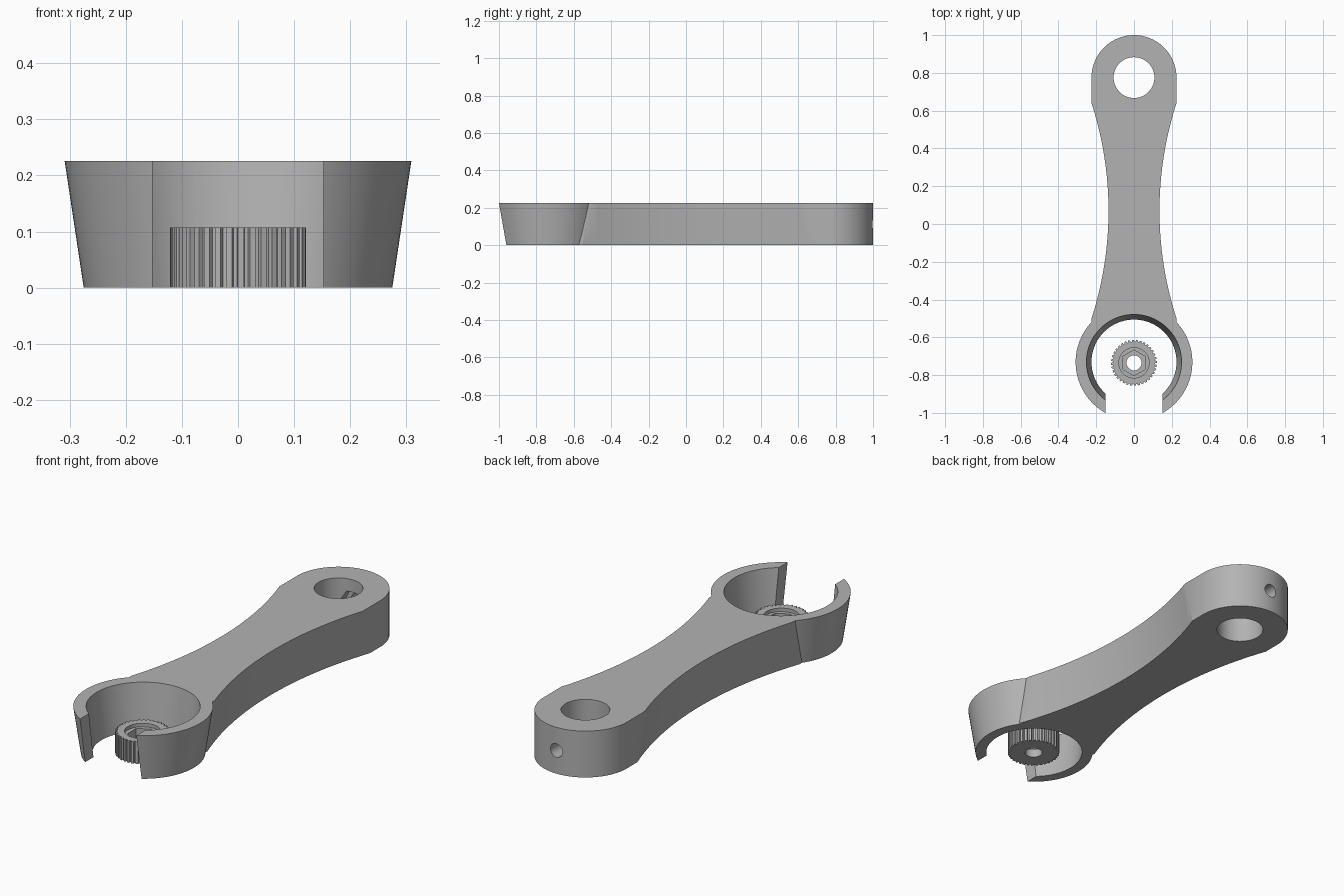
import bpy, bmesh, math
from math import sin, cos, pi, radians
from mathutils import Matrix

HEIGHT = 0.226
RING_Y, BOSS_Y, KNOB_Y = -0.731, 0.775, -0.735
BOSS_R = 0.225

if "Cube" in bpy.data.objects:
    bpy.data.objects.remove(bpy.data.objects["Cube"])

grey = bpy.data.materials.new("plain grey")
grey.use_nodes = True
grey.diffuse_color = (0.45, 0.45, 0.45, 1)
grey.node_tree.nodes["Principled BSDF"].inputs["Base Color"].default_value = (0.45, 0.45, 0.45, 1)


def loft(name, bottom, top, z0, z1, matrix=Matrix()):
    """Closed solid between two outlines with equal point counts."""
    bm = bmesh.new()
    low = [bm.verts.new((x, y, z0)) for x, y in bottom]
    high = [bm.verts.new((x, y, z1)) for x, y in top]
    bm.faces.new(low[::-1])
    bm.faces.new(high)
    for i in range(len(low)):
        j = (i + 1) % len(low)
        bm.faces.new((low[i], low[j], high[j], high[i]))
    bmesh.ops.transform(bm, matrix=matrix, verts=bm.verts)
    bmesh.ops.recalc_face_normals(bm, faces=bm.faces)
    mesh = bpy.data.meshes.new(name)
    bm.to_mesh(mesh)
    bm.free()
    mesh.materials.append(grey)
    obj = bpy.data.objects.new(name, mesh)
    bpy.context.collection.objects.link(obj)
    return obj


def circle(r, cx=0, cy=0, n=96):
    return [(cx + r * cos(2 * pi * i / n), cy + r * sin(2 * pi * i / n)) for i in range(n)]


def cone(name, r_low, r_high, cx, cy, extra=0, n=96):
    """Upright frustum, continued past both faces by a share of the height."""
    d = (r_high - r_low) * extra
    return loft(name, circle(r_low - d, cx, cy, n), circle(r_high + d, cx, cy, n),
                -HEIGHT * extra, HEIGHT * (1 + extra))


def prism(name, outline, z0, z1, matrix=Matrix()):
    return loft(name, outline, outline, z0, z1, matrix)


def combine(target, tool, operation):
    """Apply a boolean and discard the tool."""
    tool.hide_render = True
    mod = target.modifiers.new("combine", 'BOOLEAN')
    mod.operation, mod.solver, mod.object = operation, 'EXACT', tool
    bpy.ops.object.select_all(action='DESELECT')
    target.select_set(True)
    bpy.context.view_layer.objects.active = target
    bpy.ops.object.modifier_apply(modifier=mod.name)
    bpy.data.objects.remove(tool)


def finish(obj, angle):
    bpy.ops.object.select_all(action='DESELECT')
    obj.select_set(True)
    bpy.context.view_layer.objects.active = obj
    bpy.ops.object.shade_smooth_by_angle(angle=radians(angle))


# Arm blank: straight bar with a rounded back end
outline = [(-BOSS_R, -0.6), (BOSS_R, -0.6)]
outline += [(BOSS_R * cos(pi * i / 64), BOSS_Y + BOSS_R * sin(pi * i / 64)) for i in range(65)]
arm = prism("wrench_arm", outline, 0, HEIGHT)

# Waist: large tapered scoops on both sides
for side in (-1, 1):
    combine(arm, cone("waist_cutter", 1.868, 1.85, side * 1.985, 0.07, 0.3, 360), 'DIFFERENCE')

# Flared open ring at the front
combine(arm, cone("ring_blank", 0.275, 0.309, 0, RING_Y), 'UNION')
combine(arm, cone("ring_bore", 0.225, 0.252, 0, RING_Y, 0.3), 'DIFFERENCE')
w = 0.152
combine(arm, prism("mouth_cutter", [(-w, -1.2), (w, -1.2), (w, -0.8), (-w, -0.8)],
                   -0.1, 0.4), 'DIFFERENCE')

# Back bore, with a screw hole and nut pocket through the end wall
combine(arm, cone("back_bore", 0.108, 0.108, 0, BOSS_Y, 0.3), 'DIFFERENCE')
to_back = Matrix.Translation((0, BOSS_Y, HEIGHT / 2)) @ Matrix.Rotation(-pi / 2, 4, 'X')
combine(arm, prism("screw_cutter", circle(0.033, n=32), 0.05, 0.4, to_back), 'DIFFERENCE')
combine(arm, prism("nut_pocket_cutter", circle(0.06, n=6), 0.03, 0.145, to_back), 'DIFFERENCE')
finish(arm, 20)

# Loose knurled knob inside the ring
teeth = 36
knurl = []
for i in range(teeth):
    for share, r in ((0.0, 0.121), (0.5, 0.121), (0.6, 0.112), (0.9, 0.112)):
        a = 2 * pi * (i + share) / teeth
        knurl.append((r * cos(a), KNOB_Y + r * sin(a)))
knob = prism("knurled_knob", knurl, 0, 0.107)
combine(knob, prism("recess_cutter", circle(0.08, 0, KNOB_Y, 64), 0.09, 0.2), 'DIFFERENCE')
hexagon = [(y, x + KNOB_Y) for x, y in circle(0.068, n=6)][::-1]
combine(knob, prism("hex_cutter", hexagon, 0.04, 0.2), 'DIFFERENCE')
combine(knob, prism("knob_bore", circle(0.04, 0, KNOB_Y, 48), -0.1, 0.2), 'DIFFERENCE')
finish(knob, 15)
